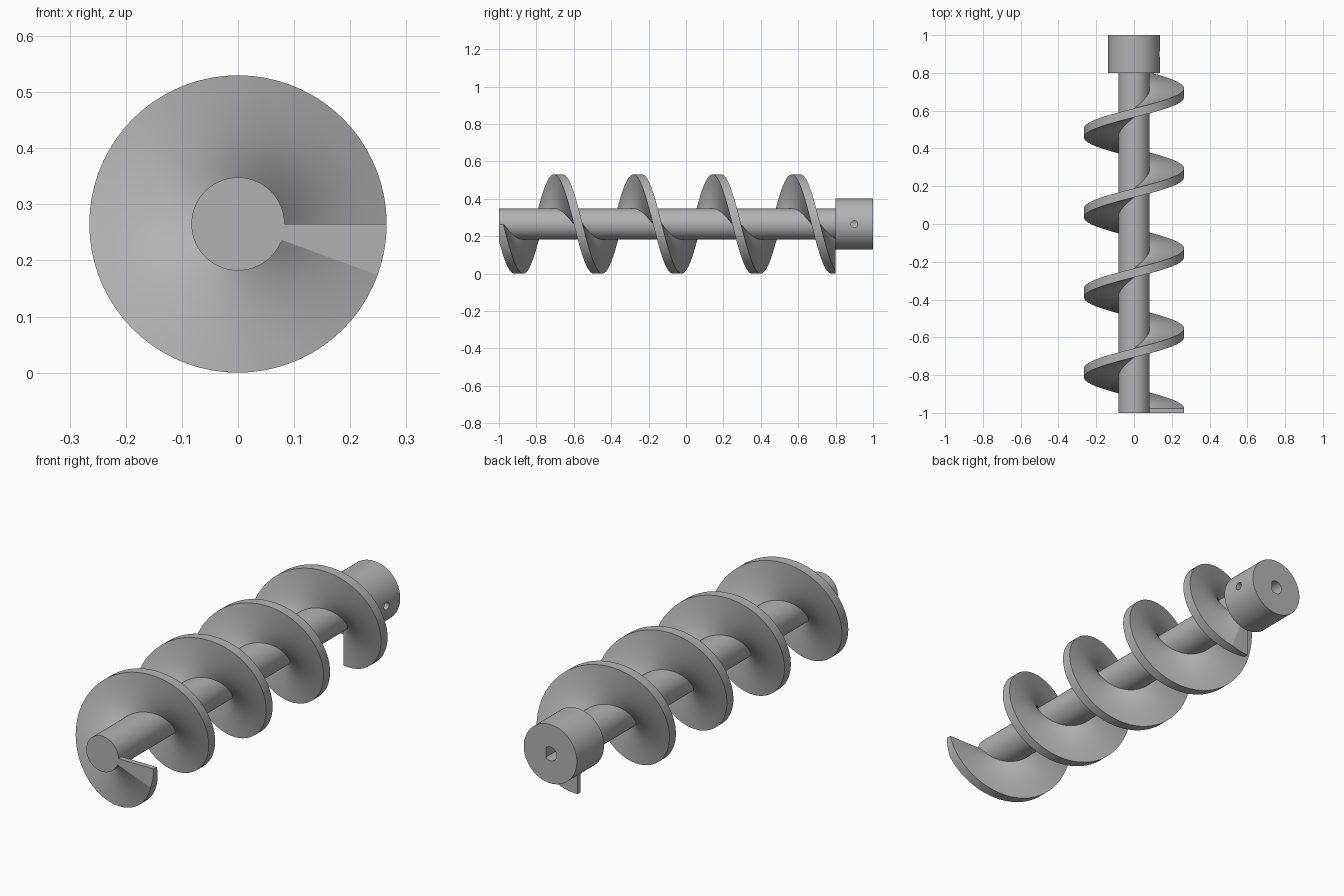
import bpy, bmesh, math
from mathutils import Matrix, Vector

if "Cube" in bpy.data.objects:
    bpy.data.objects.remove(bpy.data.objects["Cube"], do_unlink=True)

AXIS_Z = 0.265                      # height of the shaft axis
FRONT, SHOULDER, BACK = -1.0, 0.8, 1.0
R_SHAFT, R_BLADE, R_COLLAR = 0.083, 0.265, 0.137
TURNS, STEPS = 4.25, 72             # blade turns, segments per turn
PITCH = (SHOULDER - FRONT) / TURNS
HALF = PITCH / 18                   # half of the blade thickness

grey = bpy.data.materials.new("plain_grey")
grey.use_nodes = True
colour = (0.45, 0.45, 0.45, 1)
grey.diffuse_color = colour
grey.node_tree.nodes["Principled BSDF"].inputs["Base Color"].default_value = colour


def finish(name, bm):
    bmesh.ops.recalc_face_normals(bm, faces=bm.faces)
    mesh = bpy.data.meshes.new(name)
    bm.to_mesh(mesh)
    bm.free()
    mesh.materials.append(grey)
    obj = bpy.data.objects.new(name, mesh)
    bpy.context.collection.objects.link(obj)
    return obj


def smooth(obj):
    bpy.ops.object.select_all(action='DESELECT')
    obj.select_set(True)
    bpy.context.view_layer.objects.active = obj
    bpy.ops.object.shade_smooth_by_angle(angle=math.radians(30))


def cylinder(name, radius, start, end, axis='Y', sides=96, flat=None):
    """Cylinder between two points; flat limits its +x side to make a D section."""
    start, end = Vector(start), Vector(end)
    turn = Matrix.Rotation(math.pi / 2, 4, 'X' if axis == 'Y' else 'Y')
    bm = bmesh.new()
    bmesh.ops.create_cone(bm, cap_ends=True, segments=sides, radius1=radius,
                          radius2=radius, depth=(end - start).length,
                          matrix=Matrix.Translation((start + end) / 2) @ turn)
    if flat is not None:
        cut = bmesh.ops.bisect_plane(bm, geom=bm.verts[:] + bm.edges[:] + bm.faces[:],
                                     plane_co=(flat, 0, 0), plane_no=(1, 0, 0),
                                     clear_outer=True)
        rim = [e for e in cut["geom_cut"] if isinstance(e, bmesh.types.BMEdge)]
        bmesh.ops.holes_fill(bm, edges=rim)
    return finish(name, bm)


# Shaft
shaft = cylinder("shaft", R_SHAFT, (0, FRONT, AXIS_Z), (0, SHOULDER, AXIS_Z))
smooth(shaft)

# Collar with a D-shaped bore and a set screw hole on the flat side
collar = cylinder("collar", R_COLLAR, (0, SHOULDER, AXIS_Z), (0, BACK, AXIS_Z))
bore = cylinder("bore_cutter", 0.032, (0, SHOULDER + 0.01, AXIS_Z),
                (0, BACK + 0.1, AXIS_Z), sides=48, flat=0.0235)
screw = cylinder("screw_cutter", 0.018, (0, 0.9, AXIS_Z), (0.2, 0.9, AXIS_Z),
                 axis='X', sides=32)
for cutter in (bore, screw):
    mod = collar.modifiers.new(cutter.name, 'BOOLEAN')
    mod.operation = 'DIFFERENCE'
    mod.solver = 'EXACT'
    mod.object = cutter
    cutter.hide_render = True
    bpy.context.view_layer.objects.active = collar
    bpy.ops.object.modifier_apply(modifier=mod.name)
    bpy.data.objects.remove(cutter, do_unlink=True)
smooth(collar)

# Screw blade: rectangular section swept along the helix, trimmed flat at both ends
RINGS = 5
radii = [0.075 + (R_BLADE - 0.075) * i / RINGS for i in range(RINGS + 1)]
section = [(r, -HALF) for r in radii] + [(r, HALF) for r in reversed(radii)]
bm = bmesh.new()
loops = []
for i in range(round(TURNS * STEPS) + 1):
    angle = -2 * math.pi * i / STEPS
    centre = FRONT + PITCH * i / STEPS
    loops.append([bm.verts.new((r * math.cos(angle),
                                min(max(centre + off, FRONT), SHOULDER),
                                AXIS_Z + r * math.sin(angle)))
                  for r, off in section])
for a, b in zip(loops, loops[1:]):
    for k in range(len(section)):
        n = (k + 1) % len(section)
        bm.faces.new((a[k], a[n], b[n], b[k]))
bm.faces.new(loops[0])
bm.faces.new(loops[-1])
blade = finish("screw_blade", bm)
# Keep the trimmed end faces crisp against the twisted sides
smooth(blade)
for mesh_edge in blade.data.edges:
    ys = [blade.data.vertices[v].co for v in mesh_edge.vertices]
    for plane, lean in ((FRONT, 1), (SHOULDER, -1)):
        bound = math.radians(-20) if lean > 0 else math.radians(-70)
        if all(abs(p.y - plane) < 1e-5 and
               abs(math.atan2(p.z - AXIS_Z, p.x) - bound) < 0.01 for p in ys):
            mesh_edge.use_edge_sharp = True
